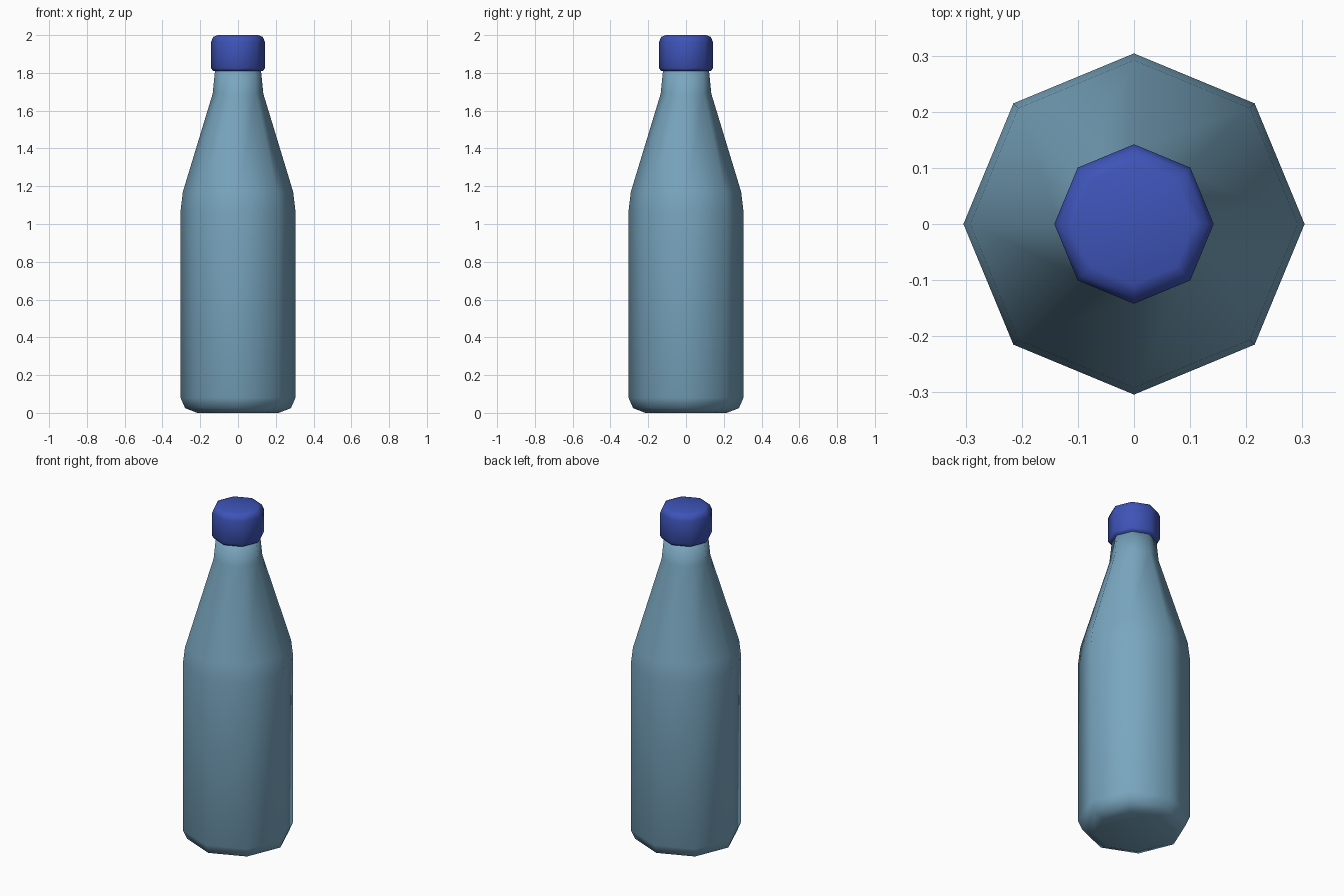
import bpy, bmesh, math

if "Cube" in bpy.data.objects:
    bpy.data.objects.remove(bpy.data.objects["Cube"])

SIDES = 8


def material(name, rgb):
    m = bpy.data.materials.new(name)
    m.diffuse_color = (*rgb, 1.0)
    m.use_nodes = True
    m.node_tree.nodes["Principled BSDF"].inputs["Base Color"].default_value = m.diffuse_color
    return m


def lathe(name, profile, mat):
    """Revolve (radius, height) points into a closed eight-sided solid."""
    bm = bmesh.new()
    rings = []
    for r, z in profile:
        rings.append([bm.verts.new((r * math.cos(2 * math.pi * i / SIDES),
                                    r * math.sin(2 * math.pi * i / SIDES), z))
                      for i in range(SIDES)])
    for low, high in zip(rings, rings[1:]):
        for i in range(SIDES):
            j = (i + 1) % SIDES
            bm.faces.new((low[i], low[j], high[j], high[i]))
    bm.faces.new(rings[0][::-1])
    bm.faces.new(rings[-1])
    for f in bm.faces:
        f.smooth = True
    bmesh.ops.recalc_face_normals(bm, faces=bm.faces)
    mesh = bpy.data.meshes.new(name)
    bm.to_mesh(mesh)
    bm.free()
    mesh.materials.append(mat)
    obj = bpy.data.objects.new(name, mesh)
    bpy.context.collection.objects.link(obj)
    return obj


glass = material("pale_blue_glass", (0.19, 0.38, 0.52))
blue = material("cap_blue", (0.048, 0.088, 0.48))

# Bottle: chamfered base, straight body, sloping shoulder, narrow neck
lathe("bottle_body", [(0.215, 0.0), (0.28, 0.025), (0.304, 0.08), (0.304, 1.07),
                      (0.292, 1.17), (0.134, 1.69), (0.121, 1.82)], glass)

# Screw cap with softened edges
lathe("bottle_cap", [(0.132, 1.81), (0.142, 1.825), (0.142, 1.965),
                     (0.132, 1.99), (0.108, 2.0)], blue)
